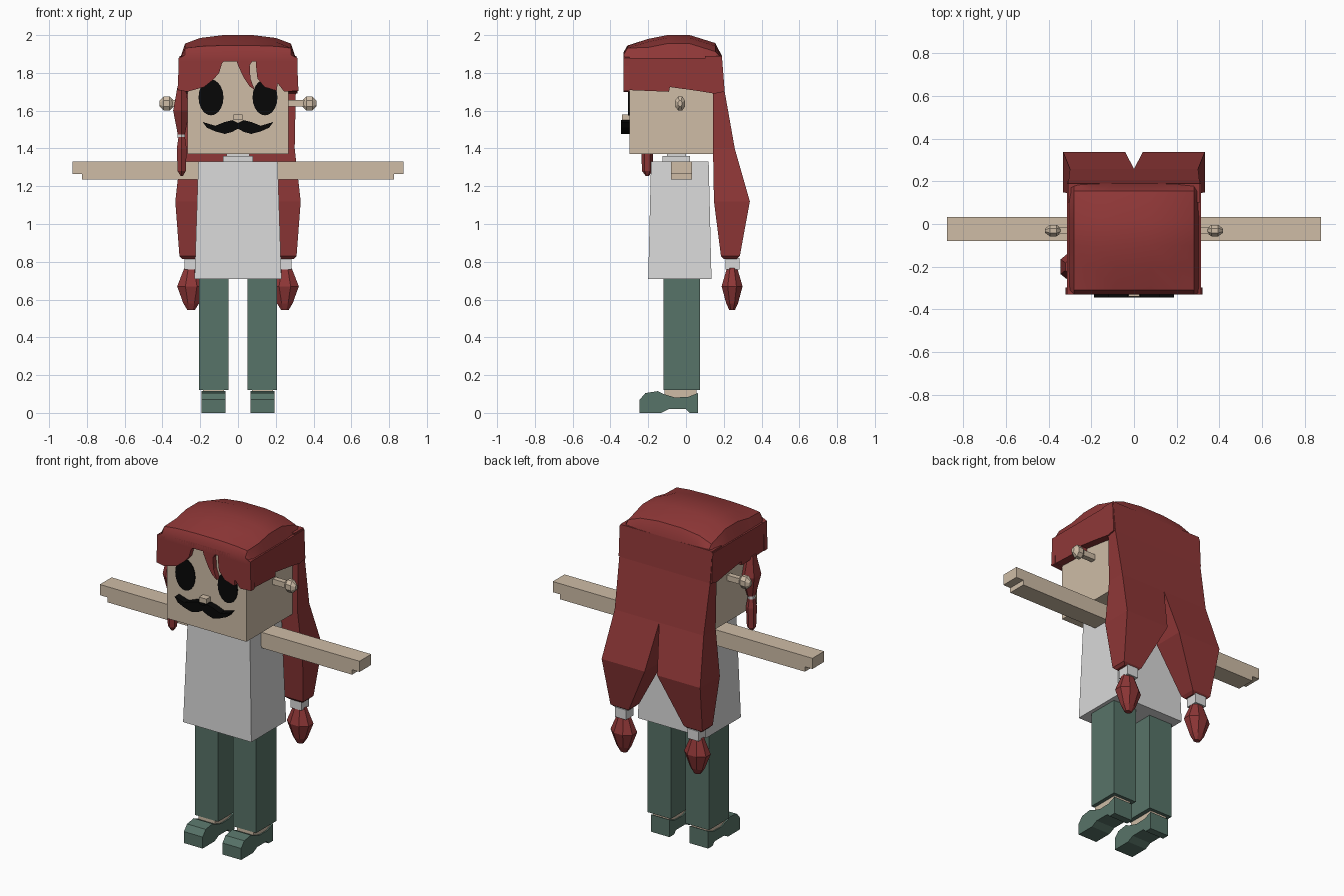
import bpy, bmesh, math
from mathutils import Vector

if "Cube" in bpy.data.objects:
    bpy.data.objects.remove(bpy.data.objects["Cube"])


def material(name, rgb):
    m = bpy.data.materials.new(name)
    m.use_nodes = True
    col = tuple((c / 255) ** 2.2 for c in rgb) + (1,)
    m.diffuse_color = col
    m.node_tree.nodes["Principled BSDF"].inputs["Base Color"].default_value = col
    return m


HAIR = material("dark red hair", (142, 58, 58))
SKIN = material("tan skin", (205, 187, 165))
SHIRT = material("pale grey cloth", (216, 216, 216))
TEAL = material("teal cloth", (88, 115, 104))
BLACK = material("black", (16, 16, 16))


def loft(name, rings, mat, mirror=False, smooth=0):
    """Closed solid through rings that have equal point counts."""
    bm = bmesh.new()
    rows = [[bm.verts.new(p) for p in r] for r in rings]
    n = len(rows[0])
    for a, b in zip(rows, rows[1:]):
        for i in range(n):
            j = (i + 1) % n
            bm.faces.new((a[i], a[j], b[j], b[i]))
    bm.faces.new(rows[0][::-1])
    bm.faces.new(rows[-1])
    bmesh.ops.recalc_face_normals(bm, faces=bm.faces)
    me = bpy.data.meshes.new(name)
    bm.to_mesh(me)
    bm.free()
    ob = bpy.data.objects.new(name, me)
    bpy.context.collection.objects.link(ob)
    me.materials.append(mat)
    if mirror:
        ob.modifiers.new("mirror", 'MIRROR')
    if smooth:
        bpy.context.view_layer.objects.active = ob
        ob.select_set(True)
        bpy.ops.object.shade_smooth_by_angle(angle=math.radians(smooth))
        ob.select_set(False)
    return ob


def rect(x0, x1, y0, y1, z):
    return [(x0, y0, z), (x1, y0, z), (x1, y1, z), (x0, y1, z)]


def box(name, x0, x1, y0, y1, z0, z1, mat, mirror=False):
    return loft(name, [rect(x0, x1, y0, y1, z0), rect(x0, x1, y0, y1, z1)], mat, mirror)


def front_plate(name, pts, y0, y1, mat, mirror=False):
    return loft(name, [[(x, y, z) for x, z in pts] for y in (y0, y1)], mat, mirror)


def side_plate(name, pts, x0, x1, mat, mirror=False):
    return loft(name, [[(x, y, z) for y, z in pts] for x in (x0, x1)], mat, mirror)


def turned(name, centre, profile, mat, squash=1, axis='Z', sides=8, mirror=False):
    """Stack of polygon rings; profile holds (offset, radius)."""
    rings = []
    for h, r in profile:
        ring = []
        for k in range(sides):
            a = math.tau * (k + .5) / sides
            u, v = r * math.cos(a), r * math.sin(a) * squash
            off = (u, v, h) if axis == 'Z' else (h, v, u)
            ring.append(Vector(centre) + Vector(off))
        rings.append(ring)
    return loft(name, rings, mat, mirror)


# Body
loft("shirt", [rect(-.23, .23, -.2, .135, .71), rect(-.21, .21, -.185, .12, 1.33)], SHIRT)
box("neck", -.08, .08, -.125, .02, 1.32, 1.36, SHIRT)
box("upper_neck", -.06, .06, -.1, 0, 1.35, 1.38, SHIRT)
box("leg", .05, .207, -.12, .075, .12, .72, TEAL, True)
side = [(.2, 1.33), (.875, 1.33), (.875, 1.265), (.825, 1.265), (.825, 1.235), (.2, 1.235)]
front_plate("arm", side, -.08, .033, SKIN, True)

# Feet
box("ankle", .075, .185, -.115, .055, .05, .125, SKIN, True)
shoe = [(-.245, 0), (-.245, .07), (-.215, .105), (-.15, .115), (-.12, .1), (-.06, .082),
        (.01, .084), (.063, .105), (.063, 0), (.02, 0), (0, .02), (-.09, .02), (-.13, 0)]
side_plate("shoe", shoe, .067, .193, TEAL, True)

# Head and face
box("head", -.267, .267, -.3, .145, 1.37, 1.88, SKIN)
eye = [(.143 + .066 * math.cos(t * math.tau / 20), 1.67 + .095 * math.sin(t * math.tau / 20))
       for t in range(20)]
front_plate("eye", eye, -.306, -.298, BLACK, True)
moustache = [(0, 1.535), (.03, 1.55), (.07, 1.54), (.12, 1.52), (.187, 1.54),
             (.165, 1.51), (.12, 1.49), (.07, 1.477), (.03, 1.488), (0, 1.505)]
front_plate("moustache", moustache, -.343, -.298, BLACK, True)
box("nose", -.025, .025, -.34, -.298, 1.55, 1.58, SKIN)
box("ear_stalk", .26, .36, -.047, -.015, 1.622, 1.656, SKIN, True)
turned("ear_knob", (.378, -.031, 1.638),
       [(-.038, .016), (-.016, .04), (.016, .04), (.038, .016)], SKIN, .72, 'X', mirror=True)

# Hair cap: arched sections from forehead to crown to back
half = [(.312, None), (.28, .045), (.2, .015), (.08, 0)]
arch = half + [(-x, d) for x, d in half[::-1]]
rings = []
for y, top in [(-.33, 1.91), (-.31, 1.945), (-.2, 1.98), (-.1, 2), (.02, 2), (.155, 1.958), (.19, 1.89)]:
    flat = .3 if y < -.3 or y > .18 else 1
    rings.append([(x, y, 1.86 if d is None else top - d * flat) for x, d in arch])
loft("hair_cap", rings, HAIR, smooth=30)

# Fringe with a parting and a loose lock
fringe = [(-.312, 1.88), (-.32, 1.71), (-.27, 1.7), (-.18, 1.725), (-.13, 1.765), (-.1, 1.8),
          (-.085, 1.85), (-.05, 1.89), (-.015, 1.89), (0, 1.84), (.03, 1.775), (.06, 1.73),
          (.088, 1.71), (.066, 1.77), (.062, 1.84), (.098, 1.895), (.095, 1.84), (.103, 1.77),
          (.14, 1.725), (.205, 1.705), (.21, 1.745), (.245, 1.7), (.32, 1.705), (.312, 1.88),
          (.28, 1.895), (-.28, 1.895)]
front_plate("fringe", fringe, -.33, -.298, HAIR)
sides = [(-.33, 1.88), (-.33, 1.71), (-.09, 1.7), (-.085, 1.725), (.06, 1.705), (.15, 1.69),
         (.2, 1.7), (.19, 1.88)]
side_plate("side_hair", sides, .262, .314, HAIR, True)

# Back hair splitting into two tied tails
tail = [(0, .31, .1, .19, 1.89), (0, .306, .143, .205, 1.7), (0, .3, .143, .258, 1.4),
        (.042, .332, .148, .338, 1.12), (.185, .31, .185, .285, .83), (.2, .295, .2, .27, .815)]
loft("back_hair", [rect(*t) for t in tail], HAIR, True)
box("tail_tie", .208, .282, .208, .282, .76, .82, SHIRT, True)
turned("tail_end", (.248, .244, 0), [(.545, .022), (.58, .045), (.67, .08), (.765, .04), (.775, .03)],
       HAIR, .75, mirror=True)

# Braided lock beside the face
turned("side_lock", (-.3, -.2, 0), [(1.475, .022), (1.6, .05), (1.72, .025)], HAIR, 1.4, sides=6)
turned("lock_tie", (-.3, -.2, 0), [(1.455, .022), (1.48, .022)], SHIRT, sides=6)
turned("lock_end", (-.298, -.205, 0), [(1.255, .008), (1.28, .025), (1.4, .03), (1.46, .02)],
       HAIR, 1.1, sides=6)
